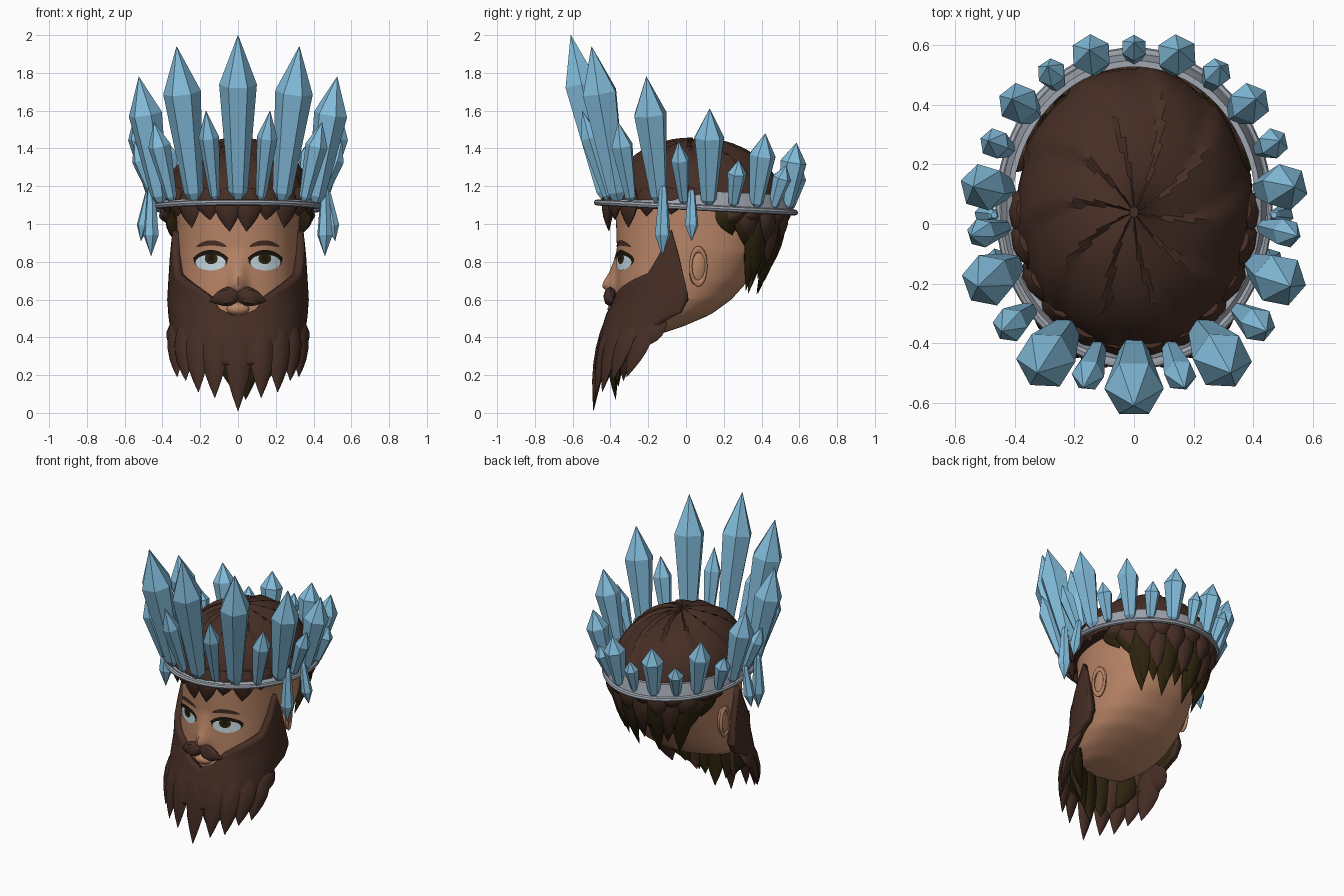
import bpy, bmesh, math
from mathutils import Vector
from math import sin, cos, radians, pi, tau

cube = bpy.data.objects.get("Cube")
if cube:
    bpy.data.objects.remove(cube, do_unlink=True)

def material(name, rgb):
    lin = [((c / 255 + .055) / 1.055) ** 2.4 for c in rgb] + [1]
    m = bpy.data.materials.new(name)
    m.use_nodes = True
    m.diffuse_color = lin
    m.node_tree.nodes["Principled BSDF"].inputs["Base Color"].default_value = lin
    return m

SKIN = material("skin", (184, 132, 102))
HAIR = material("brown hair", (70, 46, 37))
SHADE = material("dark olive hair", (46, 36, 14))
ICE = material("ice blue", (132, 190, 221))
SILVER = material("silver", (158, 164, 174))
WHITE = material("eye white", (196, 216, 224))
DARK = material("lash black", (28, 22, 10))

def smooth(obj, angle):
    bpy.ops.object.select_all(action='DESELECT')
    obj.select_set(True)
    bpy.context.view_layer.objects.active = obj
    bpy.ops.object.shade_smooth_by_angle(angle=radians(angle))

def build(name, rings, mats, closed=True, caps=(True, True), solid=True, angle=40):
    bm = bmesh.new()
    vr = [[bm.verts.new(p) for p in r] for r in rings]
    n = len(vr[0])
    for a, b in zip(vr, vr[1:]):
        for j in range(n if closed else n - 1):
            k = (j + 1) % n
            bm.faces.new((a[j], b[j], b[k], a[k]))
    if caps[0]:
        bm.faces.new(vr[0])
    if caps[1]:
        bm.faces.new(vr[-1][::-1])
    if solid:
        bmesh.ops.remove_doubles(bm, verts=bm.verts, dist=1e-5)
        bmesh.ops.recalc_face_normals(bm, faces=bm.faces)
    me = bpy.data.meshes.new(name)
    bm.to_mesh(me)
    bm.free()
    for m in mats:
        me.materials.append(m)
    obj = bpy.data.objects.new(name, me)
    bpy.context.collection.objects.link(obj)
    if angle:
        smooth(obj, angle)
    return obj

def lut(table, t):
    t = max(table[0][0], min(table[-1][0], t))
    for a, b in zip(table, table[1:]):
        if t <= b[0]:
            f = (t - a[0]) / (b[0] - a[0])
            return [p + (q - p) * f for p, q in zip(a[1:], b[1:])]

def around(table, z, th, s=1, power=2.3):
    rx, yf, yb = lut(table, z)
    p = lambda v: math.copysign(abs(v) ** (2 / power), v)
    return Vector((s * rx * p(sin(th)), (yf + yb) / 2 - s * (yb - yf) / 2 * p(cos(th)), z))

# Cross-sections: height, half width, front y, back y
HEAD = [(.41, .17, -.36, -.16), (.46, .25, -.375, -.01), (.52, .29, -.375, .13), (.6, .31, -.37, .24),
        (.7, .318, -.37, .33), (.85, .325, -.365, .42), (1, .325, -.37, .46), (1.12, .33, -.37, .47), (1.25, .3, -.3, .42)]
BEARD = [(.2, .34, -.49, .09), (.4, .36, -.46, .26), (.6, .375, -.4, .4), (.85, .36, -.39, .37), (1, .345, -.39, .35)]
NAPE = [(.6, .29, -.3, .38), (.8, .34, -.33, .46), (1.1, .375, -.36, .5)]
CAP = [(1, .39, -.42, .52), (1.2, .39, -.42, .52)]
CROWN = [(0, .45, -.47, .575), (2, .45, -.47, .575)]
NOSE = [(.6, 0), (.635, .03), (.665, .075), (.69, .07), (.74, .04), (.8, .018), (.87, 0)]

# Head with the nose drawn out of the face
rings = []
for i in range(51):
    ring = [around(HEAD, .41 + .84 * i / 50, tau * j / 120) for j in range(120)]
    for p in ring:
        if p.y < -.2:
            p.y -= lut(NOSE, p.z)[0] * math.exp(-(p.x / .04) ** 2)
    rings.append(ring)
build("head", rings, [SKIN], angle=60)

def ball(name, loc, scale, mat, rot=(0, 0, 0)):
    bpy.ops.mesh.primitive_uv_sphere_add(segments=20, ring_count=12, location=loc, rotation=rot)
    o = bpy.context.object
    o.name, o.scale = name, scale
    o.data.materials.append(mat)
    smooth(o, 60)

ball("lower_lip", (0, -.375, .55), (.06, .04, .034), SKIN)

def plate(name, cx, cz, w, h, mat, lift, bend=0):
    # Thin painted patch that follows the face
    rings = []
    for k in (.02, .35, .7, 1):
        ring = []
        for j in range(24):
            u, v = k * cos(tau * j / 24), k * sin(tau * j / 24)
            x, z = cx + w * u, cz + h * v - bend * u * u
            rx, yf, yb = lut(HEAD, z)
            y = (yf + yb) / 2 - (yb - yf) / 2 * (1 - abs(x / rx) ** 2.3) ** (1 / 2.3)
            ring.append((x, y - lut(NOSE, z)[0] * math.exp(-(x / .04) ** 2) - lift, z))
        rings.append(ring)
    build(name, rings, [mat], caps=(True, False), solid=False)

# Eyes, brows and ears
for s, side in ((1, "left"), (-1, "right")):
    plate(side + "_eye_outline", s * .145, .807, .09, .05, DARK, .003)
    plate(side + "_eye_white", s * .145, .796, .08, .042, WHITE, .005)
    plate(side + "_iris", s * .142, .817, .034, .03, SHADE, .007)
    plate(side + "_pupil", s * .142, .818, .016, .018, DARK, .0085)
    plate(side + "_lash", s * .145, .85, .094, .013, DARK, .0095, .034)
    plate(side + "_brow", s * .14, .9, .08, .014, HAIR, .005, .02)
    ball(side + "_ear", (s * .325, .065, .775), (.024, .046, .1), SKIN, (-.15, 0, s * .15))
    bpy.ops.mesh.primitive_torus_add(major_segments=28, minor_segments=8, major_radius=1, minor_radius=.2,
                                     location=(s * .34, .065, .775), rotation=(-.15, pi / 2, s * .15))
    rim = bpy.context.object
    rim.name, rim.scale = side + "_ear_rim", (.09, .042, .05)
    rim.data.materials.append(SKIN)
    smooth(rim, 60)

def shell(name, table, start, end, top, bottom, mats, thick):
    # Curved sheet between two edges, thickened inward
    rings = []
    for i in range(13):
        f = i / 12
        degs = [start + (end - start) * j / 90 for j in range(91)]
        rings.append([around(table, top(d) * (1 - f) + bottom(d) * f, radians(d)) for d in degs])
    o = build(name, rings, mats, closed=False, caps=(False, False), solid=False)
    m = o.modifiers.new("thickness", 'SOLIDIFY')
    m.thickness, m.offset, m.material_offset = thick, -1, 1

def lock(name, base, tip, w, mat, bulge=.03, flat=.45):
    # Pointed leaf-shaped tuft of hair
    base, tip = Vector(base), Vector(tip)
    mid = (base + tip) / 2
    out = Vector((mid.x, mid.y - .05, 0)).normalized()
    mid += out * bulge
    axis = (tip - base).normalized()
    across = axis.cross(out).normalized()
    up = across.cross(axis)
    rings = []
    for k, f in enumerate((.5, .85, 1, .95, .75, .42, .02)):
        u = k / 6
        c = base * (1 - u) ** 2 + mid * 2 * u * (1 - u) + tip * u * u
        rings.append([c + (across * cos(tau * j / 8) + up * flat * sin(tau * j / 8)) * w * f for j in range(8)])
    build(name, rings, [mat])

# Beard and moustache
EDGE = [(0, .51), (12, .55), (20, .62), (33, .665), (46, .7), (63, .74), (72, .83), (83, .97), (88, .8), (91, .63)]
HEM = [(0, .25), (40, .28), (70, .4), (91, .53)]
shell("beard", BEARD, -91, 91, lambda d: lut(EDGE, abs(d))[0], lambda d: lut(HEM, abs(d))[0], [HAIR, SHADE], .05)
for deg, z in ((0, .01), (18, .08), (35, .11), (52, .17), (70, .19), (80, .34)):
    for s in (1, -1) if deg else (1,):
        th = radians(deg * s)
        tip = around(BEARD, .2, th)
        tip.z = z
        lock("beard_lock", around(BEARD, .5, th, .95 - deg * .0008), tip, .072, HAIR, .02)
        if deg < 70:
            th += radians(9)
            tip = around(BEARD, .2, th, .6)
            tip.z = z + .06
            lock("beard_inner_lock", around(BEARD, .46, th, .8), tip, .075, HAIR if deg % 2 else SHADE)
for s in (1, -1):
    lock("moustache_half", (s * -.005, -.392, .63), (s * .15, -.385, .592), .05, HAIR, .03, .7)

# Hair cap with swirling overlapping locks
rings = []
for i in range(17):
    a = pi / 2 * i / 16.3
    ring = []
    for j in range(90):
        step = (j / 9 + (i // 2) / 9) % 1
        p = around(CAP, 1.1, tau * j / 90, power=2)
        k = cos(a) ** .93 * (1 + .04 * step)
        ring.append((p.x * k, .04 + (p.y - .04) * k, 1.08 + .36 * sin(a) + .02 * step * sin(a)))
    rings.append(ring)
build("hair_cap", rings, [HAIR], angle=30)

# Fringe
for deg, z in ((0, 1.04), (9, .96), (25, 1.02), (42, .98), (58, 1.04), (76, 1.05), (90, 1.06)):
    for s in (1, -1) if deg else (1,):
        th = radians(deg * s)
        tip = around(CAP, 1.1, th - .04 * s, .98, 2)
        tip.z = z
        lock("fringe_lock", around(CAP, 1.19, th, .97, 2), tip, .072, HAIR, .02)

# Hair at the back, shorter toward the ears
def lift(deg):
    return .01 * max(0, abs(180 - deg) - 45)

shell("nape_hair", NAPE, 104, 256, lambda d: 1.14, lambda d: .82 + .8 * lift(d), [SHADE, SHADE], .04)
for row, (drop, scale, mats) in enumerate(((.63, .98, (SHADE, SHADE)), (.7, 1.01, (SHADE, HAIR)), (.9, 1.05, (HAIR, HAIR)))):
    for i in range(11):
        deg = 107 + 14.6 * i + row * 3 - 3
        z = min(1.02, drop + .08 * (i % 2) + lift(deg))
        tip = around(NAPE, z, radians(deg + (180 - deg) * .12), scale)
        lock("nape_lock", around(NAPE, 1.1, radians(deg), scale - .02), tip, .068, mats[i % 2])

# Crown ring: flared band and round rim
def tilt_z(y):
    return 1.09 - .05 * y

RISE = [(0, .015), (75, .03), (100, .09), (180, .09)]

def hoop(name, profile):
    rings = []
    for s, dz, f in profile + profile[:1]:
        ring = [around(CROWN, 1, tau * j / 72, s, 2) for j in range(72)]
        for j, p in enumerate(ring):
            p.z = tilt_z(p.y) + dz + f * lut(RISE, 5 * min(j, 72 - j))[0]
        rings.append(ring)
    build(name, rings, [SILVER], caps=(False, False))

hoop("crown_band", [(1, 0, 0), (.95, 0, 1), (.91, 0, 1), (.95, 0, 0)])
hoop("crown_rim", [(1 + .035 * cos(tau * k / 8), .016 * sin(tau * k / 8), 0) for k in range(8)])

def crystal(name, base, tip, r, turn=.3):
    base, tip = Vector(base), Vector(tip)
    a = (tip - base).cross(Vector((0, 1, 0))).normalized()
    b = (tip - base).normalized().cross(a)
    rings = []
    for u, f in ((0, .3), (.05, .52), (.7, 1), (1, .01)):
        rings.append([base.lerp(tip, u) + (a * cos(tau * j / 6 + turn) + b * sin(tau * j / 6 + turn)) * r * f
                      for j in range(6)])
    build(name, rings, [ICE], angle=0)

# Standing crystals: base x, base y, tip x, tip y, tip z, radius
STANDING = [(0, -.42, 0, -.61, 2, .1), (.23, -.36, .325, -.5, 1.94, .1), (.12, -.41, .17, -.55, 1.6, .055),
            (.35, -.29, .445, -.36, 1.54, .06), (.41, -.14, .525, -.21, 1.78, .09), (.43, -.01, .55, -.04, 1.44, .05),
            (.43, .12, .54, .125, 1.61, .08), (.42, .25, .49, .28, 1.34, .052), (.34, .37, .41, .42, 1.48, .07),
            (.25, .46, .29, .53, 1.31, .05), (.13, .53, .15, .585, 1.43, .07), (0, .55, 0, .61, 1.31, .045)]
for i, (x, y, tx, ty, tz, r) in enumerate(STANDING):
    for s in (1, -1) if x else (1,):
        crystal("crystal", (s * x, y, tilt_z(y) + .02), (s * tx, ty, tz), r, i if x else pi / 6 * (y > 0))
for s in (1, -1):
    crystal("hanging_crystal", (s * .46, -.12, 1.2), (s * .46, -.125, .83), .042)
    crystal("hanging_crystal", (s * .47, .03, 1.18), (s * .515, .03, .91), .036)
